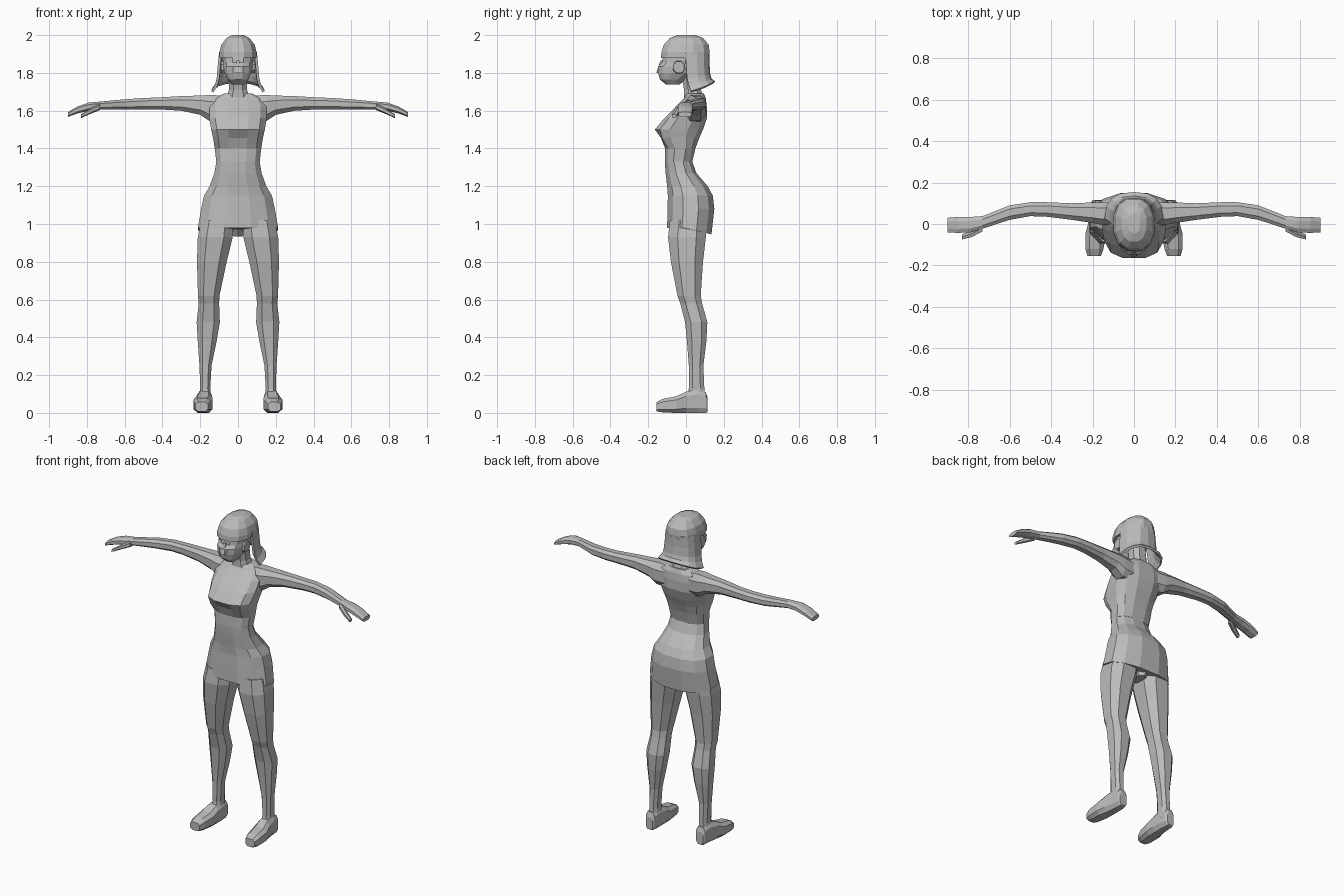
import bpy, bmesh, math

skin = bpy.data.materials.new("plain grey")
skin.diffuse_color = (0.5, 0.5, 0.5, 1)


def finish(name, bm, mirror=False, thick=0):
    bmesh.ops.recalc_face_normals(bm, faces=bm.faces)
    me = bpy.data.meshes.new(name)
    bm.to_mesh(me)
    bm.free()
    me.materials.append(skin)
    ob = bpy.data.objects.new(name, me)
    bpy.context.collection.objects.link(ob)
    if thick:
        s = ob.modifiers.new("thickness", "SOLIDIFY")
        s.thickness, s.offset = thick, 0
    if mirror:
        ob.modifiers.new("mirror", "MIRROR")
    return ob


def bridge(bm, rings, closed=True):
    n = len(rings[0])
    for r, s in zip(rings, rings[1:]):
        for i in range(n if closed else n - 1):
            j = (i + 1) % n
            bm.faces.new((r[i], r[j], s[j], s[i]))


def loft(name, axis, rows, n=8, p=0.8, mirror=False, shift=None):
    """Rows are (position on axis, a0, a1, b0, b1): the two spans across it."""
    bm = bmesh.new()
    rings = []
    for t, a0, a1, b0, b1 in rows:
        ring = []
        for i in range(n):
            ang = 2 * math.pi * (i + 0.5) / n
            c, s = math.cos(ang), math.sin(ang)
            k = math.cos(math.pi / n) ** p      # make the ring reach its spans
            a = (a0 + a1) / 2 + (a1 - a0) / 2 * math.copysign(abs(c) ** p, c) / k
            b = (b0 + b1) / 2 + (b1 - b0) / 2 * math.copysign(abs(s) ** p, s) / k
            co = {"X": (t, a, b), "Y": (a, t, b), "Z": (a, b, t)}[axis]
            ring.append(bm.verts.new(shift(*co) if shift else co))
        rings.append(ring)
    bridge(bm, rings)
    bm.faces.new(rings[0])
    bm.faces.new(rings[-1])
    return finish(name, bm, mirror)


def sym(rows):
    return [(z, -w, w, y0, y1) for z, w, y0, y1 in rows]


# Torso and short dress; the hem drops towards the back
def hem(x, y, z):
    return (x, y, z - 0.26 * max(0, y)) if z < 1.0 else (x, y, z)


loft("dress_skirt", "Z", sym([
    (0.98, 0.213, -0.10, 0.135), (1.08, 0.195, -0.098, 0.15),
    (1.15, 0.18, -0.096, 0.142), (1.20, 0.15, -0.10, 0.115),
    (1.27, 0.125, -0.108, 0.055), (1.33, 0.115, -0.112, 0.033)]),
    n=12, p=0.85, shift=hem)


# Chest: the centre of the front is pulled in slightly between the breasts
def cleavage(x, y, z):
    return (x, y + (0.018 if abs(x) < 0.05 and y < -0.08 and 1.4 < z < 1.6 else 0), z)


loft("chest", "Z", sym([
    (1.33, 0.115, -0.112, 0.033), (1.40, 0.123, -0.11, 0.05),
    (1.455, 0.132, -0.15, 0.07), (1.50, 0.142, -0.165, 0.09),
    (1.56, 0.152, -0.115, 0.11), (1.62, 0.152, -0.055, 0.11),
    (1.665, 0.13, -0.012, 0.105), (1.69, 0.075, 0.0, 0.095)]),
    n=12, p=0.75, shift=cleavage)
loft("crotch", "Z", sym([(0.935, 0.025, -0.01, 0.09), (1.0, 0.06, -0.05, 0.11)]), n=6)
loft("neck", "Z", sym([
    (1.65, 0.07, -0.01, 0.10), (1.71, 0.048, -0.01, 0.08), (1.82, 0.045, -0.03, 0.07)]))

# Head with flat lower face
loft("head", "Z", sym([
    (1.738, 0.032, -0.105, -0.035), (1.765, 0.055, -0.138, 0.0),
    (1.80, 0.072, -0.147, 0.06), (1.835, 0.077, -0.148, 0.09),
    (1.855, 0.08, -0.128, 0.10), (1.90, 0.082, -0.122, 0.10),
    (1.95, 0.07, -0.10, 0.09)]), n=12)
loft("nose", "Z", [(1.80, -0.014, 0.014, -0.157, -0.13),
                   (1.865, -0.008, 0.008, -0.136, -0.12)], n=4)
loft("ear", "X", [(0.06, -0.07, -0.005, 1.795, 1.865),
                  (0.09, -0.065, -0.01, 1.80, 1.86)], mirror=True)

# Hair: crown with fringe, then a hollow flared bob open at the face
loft("hair_crown", "Z", sym([
    (1.88, 0.098, -0.132, 0.12), (1.91, 0.098, -0.13, 0.125),
    (1.95, 0.088, -0.117, 0.12), (1.985, 0.06, -0.085, 0.09),
    (2.0, 0.03, -0.045, 0.05)]), n=12, p=0.85)

bm = bmesh.new()
rings = []
for z, w, y0, yb, rise in ((1.91, 0.093, -0.005, 0.118, 0), (1.84, 0.1, 0.0, 0.118, 0),
                           (1.77, 0.106, 0.005, 0.122, 0.02),
                           (1.735, 0.115, 0.015, 0.13, 0.03),
                           (1.70, 0.136, 0.025, 0.15, 0.05)):
    ring = []
    for i in range(9):
        a = math.pi * i / 8
        c, s = math.cos(a), math.sin(a)
        ring.append(bm.verts.new((w * math.copysign(abs(c) ** 0.75, c),
                                  y0 + (yb - y0) * abs(s) ** 0.75, z + rise * s)))
    rings.append(ring)
bridge(bm, rings, closed=False)
finish("hair_bob", bm, thick=0.014)

# Arm with palm and fingers
loft("arm", "X", [
    (0.08, 0.0, 0.10, 1.54, 1.68), (0.15, -0.005, 0.105, 1.545, 1.683),
    (0.20, 0.005, 0.104, 1.578, 1.68), (0.30, 0.02, 0.10, 1.60, 1.677),
    (0.42, 0.035, 0.105, 1.607, 1.67), (0.50, 0.038, 0.105, 1.607, 1.667),
    (0.60, 0.02, 0.09, 1.605, 1.66), (0.73, -0.022, 0.038, 1.607, 1.648),
    (0.79, -0.04, 0.034, 1.60, 1.643), (0.85, -0.043, 0.034, 1.585, 1.622),
    (0.90, -0.04, 0.03, 1.567, 1.593)], mirror=True)
loft("thumb", "X", [
    (0.73, -0.035, 0.0, 1.605, 1.635), (0.78, -0.062, -0.03, 1.585, 1.612),
    (0.83, -0.075, -0.05, 1.562, 1.58)], n=6, mirror=True)

# Leg from ankle to hip
loft("leg", "Z", [
    (0.06, 0.14, 0.205, 0.0, 0.105), (0.13, 0.147, 0.20, 0.015, 0.097),
    (0.25, 0.14, 0.204, 0.015, 0.092), (0.38, 0.113, 0.213, 0.005, 0.108),
    (0.48, 0.096, 0.219, -0.005, 0.113), (0.58, 0.10, 0.208, -0.03, 0.085),
    (0.62, 0.098, 0.212, -0.045, 0.078), (0.80, 0.06, 0.217, -0.08, 0.09),
    (0.93, 0.028, 0.213, -0.095, 0.105), (1.02, 0.025, 0.195, -0.085, 0.11)],
    mirror=True)

# Foot from toe to heel
loft("foot", "Y", [
    (-0.155, 0.16, 0.225, 0.008, 0.058), (-0.12, 0.147, 0.234, 0.002, 0.075),
    (-0.05, 0.135, 0.235, 0.0, 0.088), (0.0, 0.137, 0.222, 0.0, 0.112),
    (0.06, 0.14, 0.212, 0.0, 0.125), (0.105, 0.145, 0.207, 0.0, 0.11),
    (0.115, 0.152, 0.20, 0.004, 0.08)], p=0.65, mirror=True)
